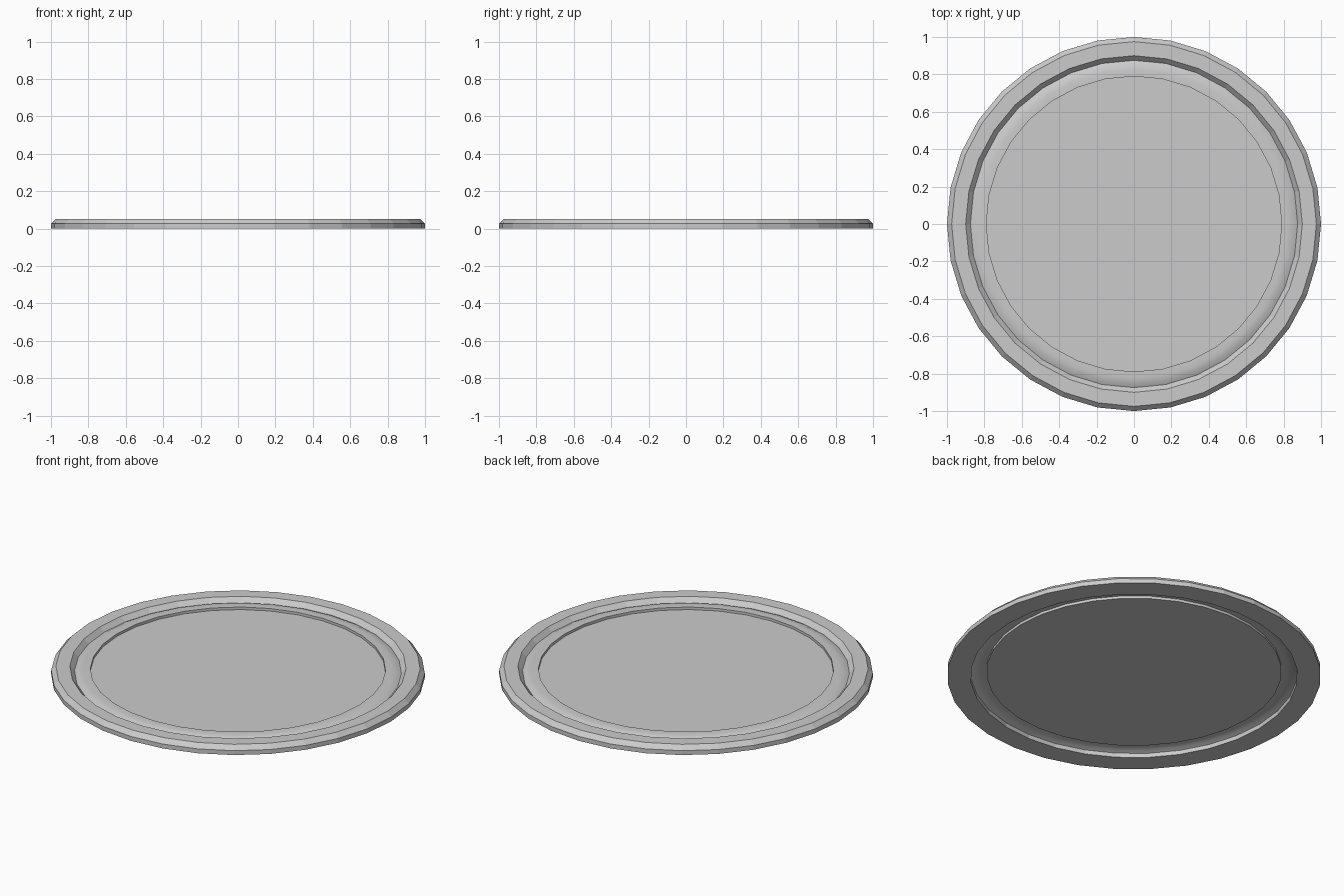
import bpy, math

if "Cube" in bpy.data.objects:
    bpy.data.objects.remove(bpy.data.objects["Cube"])

SIDES = 32


def lathe(name, profile, closed=False, capped=False):
    """Spin (radius, height) points around z with flat faces."""
    verts, faces = [], []
    n = len(profile)
    for r, z in profile:
        for i in range(SIDES):
            a = 2 * math.pi * i / SIDES
            verts.append((r * math.cos(a), r * math.sin(a), z))
    for k in range(n if closed else n - 1):
        m = (k + 1) % n
        for i in range(SIDES):
            j = (i + 1) % SIDES
            faces.append((k * SIDES + i, k * SIDES + j, m * SIDES + j, m * SIDES + i))
    if capped:
        faces.append(tuple((n - 1) * SIDES + i for i in range(SIDES)))
    mesh = bpy.data.meshes.new(name)
    mesh.from_pydata(verts, [], faces)
    obj = bpy.data.objects.new(name, mesh)
    bpy.context.collection.objects.link(obj)
    return obj


# Outer rim: chamfered outside, sloping down inside
lathe("rim", [(1.0, 0), (1.0, 0.026), (0.975, 0.052), (0.90, 0.052),
              (0.875, 0.025), (0.875, 0)], closed=True)

# Thin inner sheet: rounded raised bead with a recessed flat centre
panel = lathe("inner_panel", [(0.875, 0.025), (0.852, 0.036), (0.825, 0.040),
                              (0.79, 0.040), (0.79, 0.025)], capped=True)
bpy.context.view_layer.objects.active = panel
panel.select_set(True)
bpy.ops.object.shade_smooth_by_angle(angle=math.radians(30))
